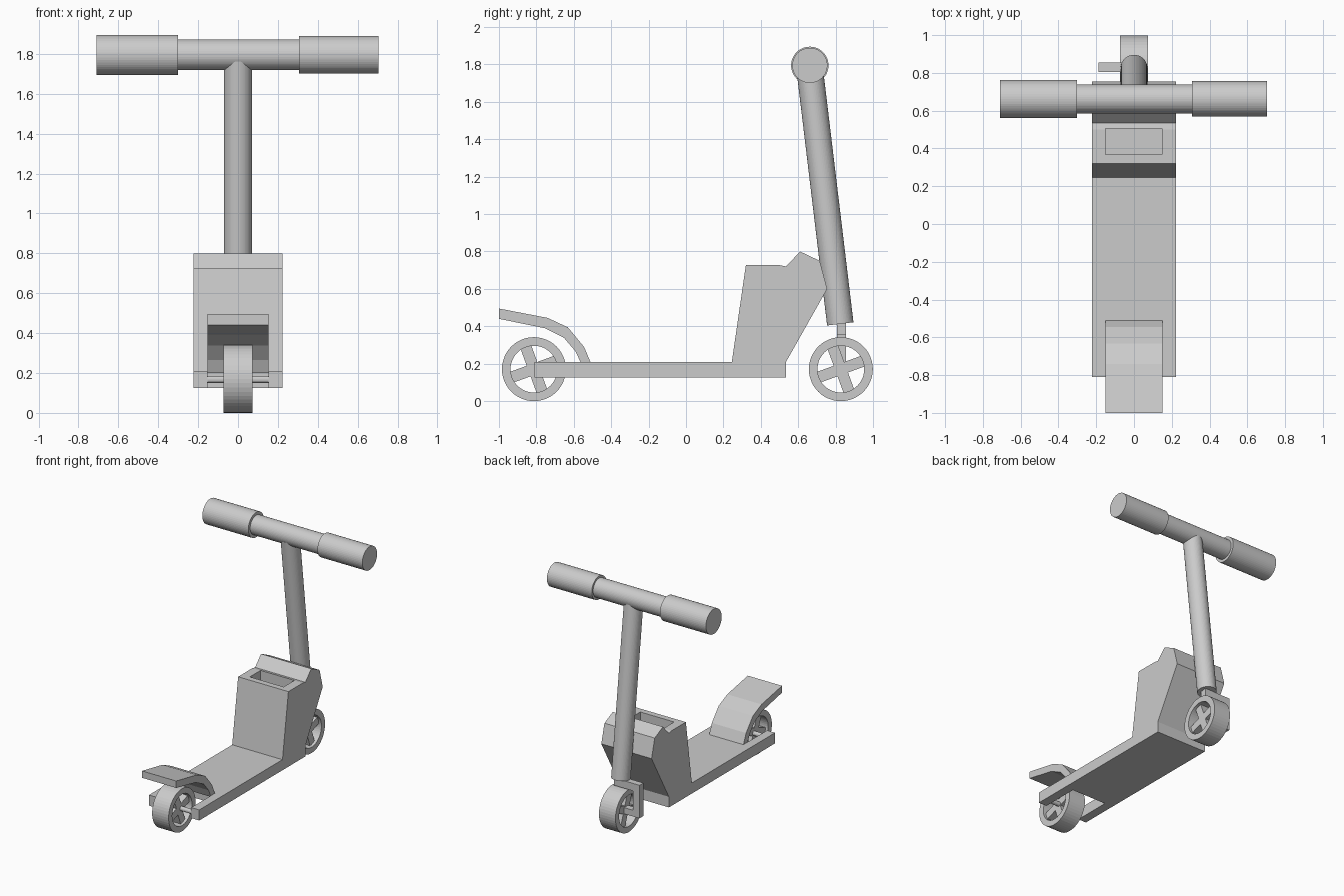
import bpy, bmesh, math
from mathutils import Vector, Matrix

if "Cube" in bpy.data.objects:
    bpy.data.objects.remove(bpy.data.objects["Cube"])


def finish(bm, name):
    bmesh.ops.recalc_face_normals(bm, faces=bm.faces)
    me = bpy.data.meshes.new(name)
    bm.to_mesh(me)
    bm.free()
    ob = bpy.data.objects.new(name, me)
    bpy.context.collection.objects.link(ob)
    return ob


def extrude(name, pts, depth):
    """Extrude a planar outline along a vector."""
    bm = bmesh.new()
    face = bm.faces.new([bm.verts.new(p) for p in pts])
    ext = bmesh.ops.extrude_face_region(bm, geom=[face])["geom"]
    bmesh.ops.translate(bm, vec=depth, verts=[v for v in ext if isinstance(v, bmesh.types.BMVert)])
    return finish(bm, name)


def side_profile(name, yz, half):
    return extrude(name, [(-half, y, z) for y, z in yz], (2 * half, 0, 0))


def add_box(bm, lo, hi, rot=None):
    lo, hi = Vector(lo), Vector(hi)
    m = Matrix.Translation((lo + hi) / 2) @ (rot or Matrix()) @ Matrix.Diagonal((*(hi - lo), 1))
    bmesh.ops.create_cube(bm, size=1, matrix=m)


def rod(name, a, b, r, n=48):
    a, b = Vector(a), Vector(b)
    bm = bmesh.new()
    m = Matrix.Translation((a + b) / 2) @ (b - a).to_track_quat('Z', 'Y').to_matrix().to_4x4()
    bmesh.ops.create_cone(bm, cap_ends=True, segments=n, radius1=r, radius2=r,
                          depth=(b - a).length, matrix=m)
    return finish(bm, name)


def wheel(name, y, z=0.171, n=48):
    bm = bmesh.new()
    # rim: rectangular section turned about the axle
    section = [(-0.073, 0.171), (0.073, 0.171), (0.073, 0.125), (-0.073, 0.125)]
    rings = [[bm.verts.new((x, y + r * math.cos(2 * math.pi * i / n), z + r * math.sin(2 * math.pi * i / n)))
              for x, r in section] for i in range(n)]
    for i in range(n):
        p, q = rings[i], rings[(i + 1) % n]
        for j in range(4):
            k = (j + 1) % 4
            bm.faces.new((p[j], p[k], q[k], q[j]))
    # crossed spokes
    for angle in (20, 110):
        add_box(bm, (-0.05, y - 0.13, z - 0.03), (0.05, y + 0.13, z + 0.03),
                Matrix.Rotation(math.radians(angle), 4, 'X'))
    return finish(bm, name)


# deck with rear wheel slot
deck_xy = [(-0.223, -0.81), (-0.152, -0.81), (-0.152, -0.51), (0.152, -0.51),
           (0.152, -0.81), (0.223, -0.81), (0.223, 0.535), (-0.223, 0.535)]
extrude("deck", [(x, y, 0.125) for x, y in deck_xy], (0, 0, 0.085))

# front storage box with an open pocket
box = side_profile("storage_box", [(0.245, 0.21), (0.32, 0.727), (0.5, 0.727), (0.535, 0.72),
                                   (0.61, 0.80), (0.715, 0.75), (0.755, 0.60), (0.535, 0.21)], 0.223)
bm = bmesh.new()
add_box(bm, (-0.152, 0.367, 0.63), (0.148, 0.505, 0.85))
cutter = finish(bm, "pocket_cutter")
cutter.hide_render = True
cutter.display_type = 'WIRE'
mod = box.modifiers.new("pocket", 'BOOLEAN')
mod.object = cutter
mod.operation = 'DIFFERENCE'
mod.solver = 'EXACT'

# rear fender
side_profile("fender", [(-0.507, 0.20), (-0.545, 0.29), (-0.632, 0.395), (-0.74, 0.445), (-1.0, 0.495),
                        (-1.0, 0.44), (-0.755, 0.39), (-0.652, 0.338), (-0.59, 0.265), (-0.56, 0.20)], 0.152)

# wheels and axles
wheel("rear_wheel", -0.813)
wheel("front_wheel", 0.828)
rod("rear_axle", (-0.16, -0.79, 0.168), (0.16, -0.79, 0.168), 0.018, 16)

# one-sided front fork
fork_xz = [(0.04, 0.44), (-0.187, 0.415), (-0.187, 0.15), (0.0, 0.15), (0.0, 0.2),
           (-0.13, 0.2), (-0.13, 0.355), (0.04, 0.355)]
fork_xz[0:1] = [(0.04, 0.44), (-0.04, 0.44), (-0.04, 0.415)]
extrude("fork", [(x, 0.806, z) for x, z in fork_xz], (0, 0.05, 0))

# steering stem, handlebar and grips
rod("stem", (0, 0.825, 0.413), (0, 0.662, 1.77), 0.071)
bar = (0.662, 1.795)
rod("handlebar", (-0.32, *bar), (0.32, *bar), 0.077)
rod("grip_left", (-0.71, *bar), (-0.302, *bar), 0.1)
rod("grip_right", (0.307, *bar), (0.705, *bar), 0.094)
